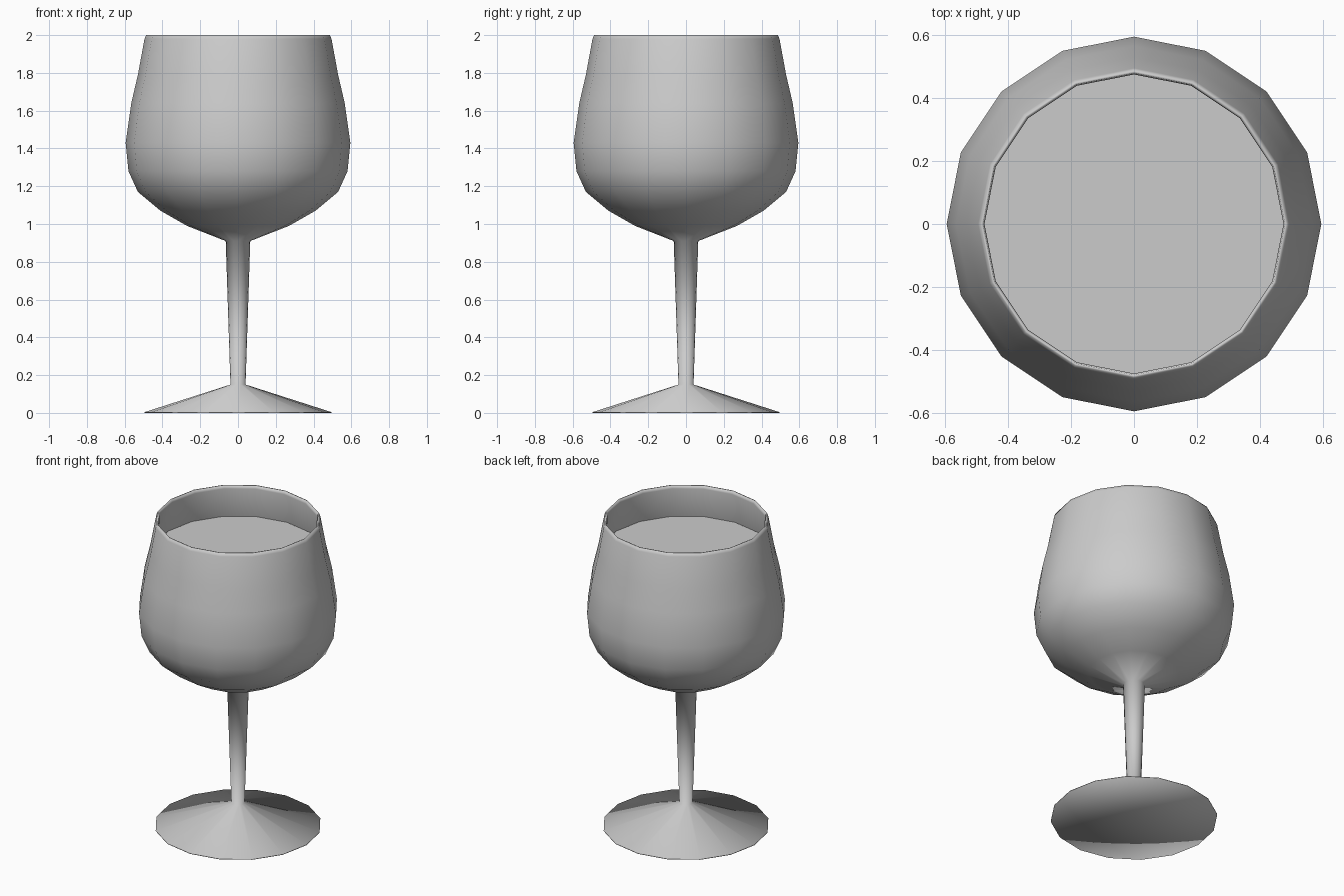
import bpy, bmesh, math

if "Cube" in bpy.data.objects:
    bpy.data.objects.remove(bpy.data.objects["Cube"])

SIDES = 16


def lathe(name, profile):
    """Revolve an (r, z) profile around z; points with r = 0 become poles."""
    bm = bmesh.new()
    rings = []
    for r, z in profile:
        n = 1 if r == 0 else SIDES
        rings.append([bm.verts.new((r * math.cos(math.tau * i / SIDES),
                                    r * math.sin(math.tau * i / SIDES), z))
                      for i in range(n)])
    for a, b in zip(rings, rings[1:]):
        for i in range(SIDES):
            j = (i + 1) % SIDES
            quad = [a[i % len(a)], a[j % len(a)], b[j % len(b)], b[i % len(b)]]
            bm.faces.new(list(dict.fromkeys(quad)))
    bmesh.ops.recalc_face_normals(bm, faces=bm.faces)
    for f in bm.faces:
        f.smooth = True
    mesh = bpy.data.meshes.new(name)
    bm.to_mesh(mesh)
    bm.free()
    obj = bpy.data.objects.new(name, mesh)
    bpy.context.collection.objects.link(obj)
    return obj


# Glass: foot, stem, outer bowl, rim, inner bowl
lathe("glass", [
    (0, 0), (0.495, 0), (0.495, 0.004), (0.04, 0.15), (0.065, 0.91),
    (0.27, 0.99), (0.41, 1.07), (0.53, 1.17), (0.58, 1.28), (0.595, 1.43),
    (0.565, 1.64), (0.53, 1.79), (0.495, 1.98), (0.487, 2.0), (0.48, 2.0),
    (0.475, 1.98), (0.51, 1.79), (0.545, 1.64), (0.574, 1.43), (0.56, 1.28),
    (0.515, 1.183), (0.4, 1.087), (0.26, 1.01), (0, 0.95)])

# Drink filling the bowl, with a flat top
drink = lathe("drink", [
    (0, 0.96), (0.255, 1.017), (0.395, 1.093), (0.51, 1.188), (0.555, 1.283),
    (0.568, 1.43), (0.54, 1.64), (0.506, 1.785), (0, 1.785)])
bpy.context.view_layer.objects.active = drink
drink.select_set(True)
bpy.ops.object.shade_smooth_by_angle(angle=math.radians(40))
